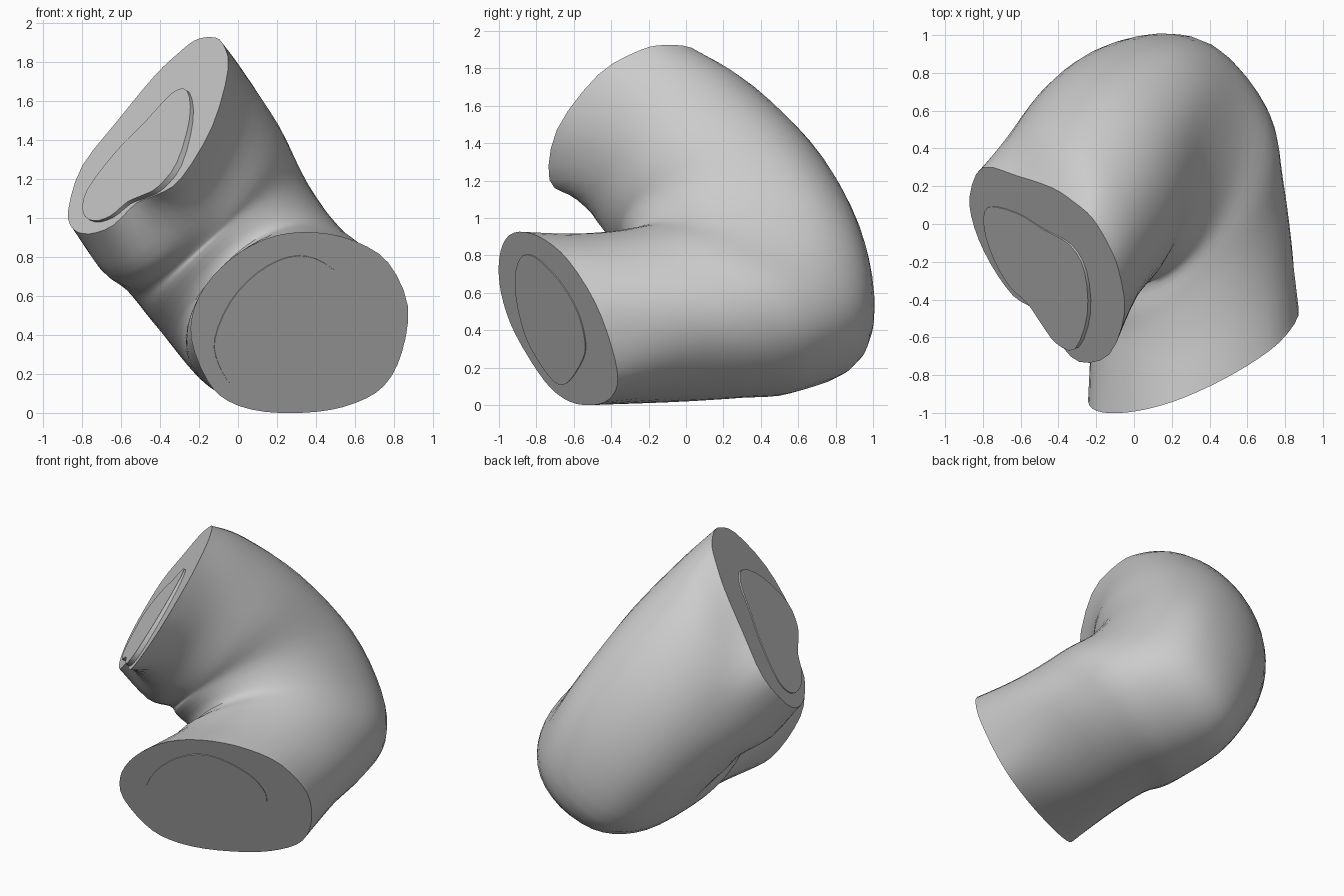
import bpy, bmesh, math
from mathutils import Vector

if "Cube" in bpy.data.objects:
    bpy.data.objects.remove(bpy.data.objects["Cube"], do_unlink=True)

grey = bpy.data.materials.new("plain grey")
grey.use_nodes = True
grey.diffuse_color = (0.6, 0.6, 0.6, 1)
grey.node_tree.nodes["Principled BSDF"].inputs["Base Color"].default_value = (0.6, 0.6, 0.6, 1)


def catmull(a, b, c, d, t):
    return 0.5 * (2 * b + (c - a) * t + (2 * a - 5 * b + 4 * c - d) * t * t
                  + (3 * b - a - 3 * c + d) * t ** 3)


def smooth_loop(pts, steps):
    """Closed curve through the points."""
    n = len(pts)
    return [catmull(pts[i - 1], pts[i], pts[(i + 1) % n], pts[(i + 2) % n], s / steps)
            for i in range(n) for s in range(steps)]


def smooth_path(rings, steps):
    """Open run of rings, interpolated along the tube."""
    out = []
    last = len(rings) - 1
    for i in range(last):
        four = [rings[max(0, i - 1)], rings[i], rings[i + 1], rings[min(last, i + 2)]]
        for s in range(steps):
            out.append([catmull(*p, s / steps) for p in zip(*four)])
    return out + [rings[-1]]


def oval(centre, u, v, n):
    """Sixteen points from the outside of the bend: squarish outside, round inside."""
    c, u, v = Vector(centre), Vector(u), Vector(v)
    pts = []
    for k in range(16):
        a = k * math.pi / 8
        x, y = math.cos(a), math.sin(a)
        e = 2 / n if x > 0 else 1
        pts.append(c + u * math.copysign(abs(x) ** e, x)
                   + v * math.copysign(abs(y) ** e, y))
    return pts


# Planes of the two cut ends
def on_lower(x, z):
    return Vector((x, -0.70 + 0.45 * (x - 0.315) - 0.43 * (z - 0.465), z))


def on_upper(x, y):
    return Vector((x, y, 1.24 + 1.485 * (x + 0.26) + 0.793 * (y + 0.74)))


lower_normal = Vector((0.45, -1, -0.43)).normalized()
upper_normal = Vector((-1.485, -0.793, 1)).normalized()


def finish(name, bm):
    bmesh.ops.recalc_face_normals(bm, faces=bm.faces)
    mesh = bpy.data.meshes.new(name)
    bm.to_mesh(mesh)
    bm.free()
    ob = bpy.data.objects.new(name, mesh)
    bpy.context.collection.objects.link(ob)
    mesh.materials.append(grey)
    bpy.ops.object.select_all(action='DESELECT')
    ob.select_set(True)
    bpy.context.view_layer.objects.active = ob
    bpy.ops.object.shade_smooth_by_angle(angle=math.radians(40))


def loft(name, rings):
    """Skin a run of equal rings and close both ends."""
    bm = bmesh.new()
    rows = [[bm.verts.new(p) for p in r] for r in rings]
    n = len(rows[0])
    for a, b in zip(rows, rows[1:]):
        for i in range(n):
            j = (i + 1) % n
            bm.faces.new((a[i], a[j], b[j], b[i]))
    bm.faces.new(rows[0])
    bm.faces.new(rows[-1])
    finish(name, bm)


# Bent tube: lower end outline, ovals round the elbow, upper end outline
lower_end = [on_lower(*p) for p in (
    (.60, .05), (.75, .14), (.84, .31), (.87, .55), (.77, .77), (.60, .88),
    (.40, .925), (.20, .91), (.02, .83), (-.13, .70), (-.22, .55), (-.24, .38),
    (-.16, .17), (-.05, .06), (.14, .005), (.40, .005))]
upper_end = [on_upper(*p) for p in (
    (-.43, .19), (-.31, .11), (-.22, .03), (-.135, -.11), (-.08, -.25), (-.05, -.47),
    (-.13, -.69), (-.29, -.73), (-.41, -.61), (-.52, -.46), (-.64, -.38), (-.76, -.21),
    (-.845, -.02), (-.87, .15), (-.80, .30), (-.62, .255))]
ovals = [
    oval((.30, -.35, .47), (.29, .38, -.34), (.44, .02, .29), 2.1),
    oval((.28, -.08, .485), (.26, .50, -.33), (.43, .02, .29), 2.1),
    oval((.23, .12, .51), (.24, .58, -.30), (.43, .05, .32), 2.2),
    oval((.13, .33, .60), (.11, .65, -.24), (.41, .03, .32), 2.3),
    oval((-.04, .32, .82), (.06, .66, -.08), (.40, .00, .35), 2.4),
    oval((-.18, .22, 1.05), (-.06, .58, .11), (.39, -.06, .42), 2.1),
    oval((-.34, .02, 1.245), (-.09, .48, .25), (.38, -.14, .48), 2.0),
]
rings = [smooth_loop(r, 3) for r in [lower_end] + ovals + [upper_end]]
loft("bent_tube", smooth_path(rings, 4))


# Thin plates on the two end faces, rising towards the front by the given slope
def plate(name, pts, normal, slope):
    loop = smooth_loop(pts, 3)
    loft(name, [[p - normal * 0.002 for p in loop],
                [p + normal * (0.005 + slope * max(0, -p.y)) for p in loop]])


plate("lower_end_plate", [on_lower(*p) for p in (
    (-.12, .38), (-.10, .25), (-.03, .14), (.06, .11), (.20, .14), (.45, .25),
    (.56, .34), (.62, .48), (.60, .60), (.53, .70), (.40, .79), (.26, .80),
    (.10, .72), (-.04, .57))], lower_normal, 0)
plate("upper_end_plate", [on_upper(*p) for p in (
    (-.77, .09), (-.79, -.02), (-.73, -.19), (-.64, -.33), (-.55, -.41), (-.47, -.52),
    (-.39, -.62), (-.29, -.65), (-.23, -.47), (-.25, -.25), (-.33, -.11), (-.47, -.03),
    (-.62, .06))], upper_normal, 0.04)
